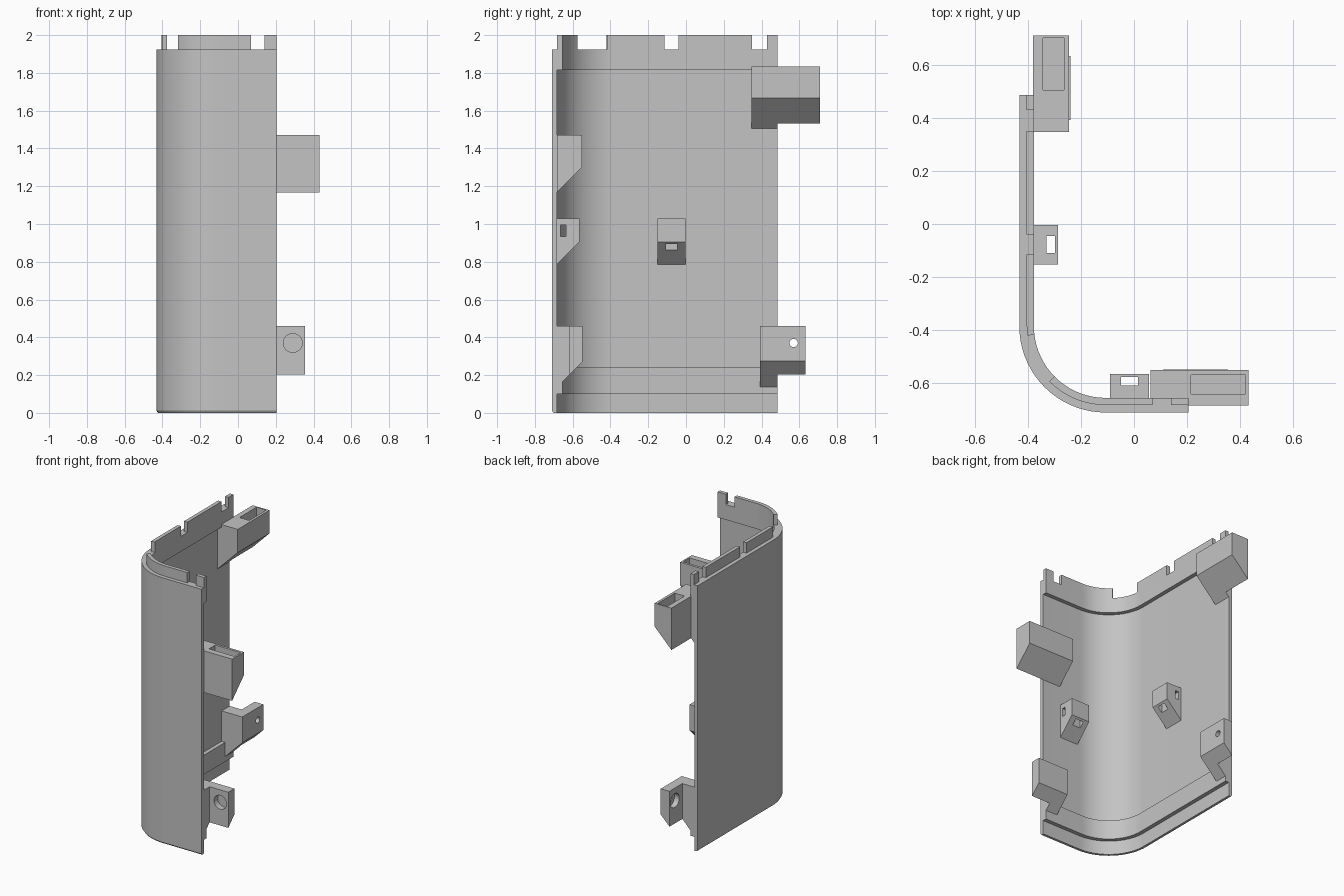
import bpy, bmesh, math

cube = bpy.data.objects.get("Cube")
if cube:
    bpy.data.objects.remove(cube, do_unlink=True)

# Outer corner of the L-shaped panel
FRONT_Y, SIDE_X, RADIUS = -0.71, -0.432, 0.325
CX, CY = SIDE_X + RADIUS, FRONT_Y + RADIUS

grey = bpy.data.materials.new("plain_grey")
grey.use_nodes = True
colour = (0.55, 0.55, 0.55, 1)
grey.diffuse_color = colour
grey.node_tree.nodes["Principled BSDF"].inputs["Base Color"].default_value = colour


def loft(name, rings):
    """Closed solid through a list of matching rings."""
    bm = bmesh.new()
    rows = [[bm.verts.new(p) for p in ring] for ring in rings]
    n = len(rows[0])
    for a, b in zip(rows, rows[1:]):
        for i in range(n):
            j = (i + 1) % n
            bm.faces.new((a[i], a[j], b[j], b[i]))
    bm.faces.new(rows[0])
    bm.faces.new(rows[-1])
    bmesh.ops.recalc_face_normals(bm, faces=bm.faces)
    mesh = bpy.data.meshes.new(name)
    bm.to_mesh(mesh)
    bm.free()
    mesh.materials.append(grey)
    obj = bpy.data.objects.new(name, mesh)
    bpy.context.collection.objects.link(obj)
    return obj


def activate(obj):
    bpy.ops.object.select_all(action='DESELECT')
    obj.select_set(True)
    bpy.context.view_layer.objects.active = obj


def path_point(u, d):
    """u < 0: front straight, 0..90: corner angle, > 90: side straight."""
    r = RADIUS - d
    if u < 0:
        return CX - u, FRONT_Y + d
    if u > 90:
        return SIDE_X + d, CY + u - 90
    a = math.radians(u)
    return CX - r * math.sin(a), CY - r * math.cos(a)


def sweep(name, profile, u0, u1):
    """Sweep a (depth, height) profile along the panel path."""
    us = [u0] + [k for k in range(0, 91, 5) if u0 < k < u1] + [u1]
    obj = loft(name, [[(*path_point(u, d), z) for d, z in profile] for u in us])
    activate(obj)
    bpy.ops.object.shade_smooth_by_angle(angle=math.radians(30))
    return obj


def prism(name, wall, profile, t0, t1):
    """Extrude a (depth, height) profile along the front or side wall."""
    def place(d, z, t):
        return (t, FRONT_Y + d, z) if wall == "front" else (SIDE_X + d, t, z)
    return loft(name, [[place(d, z, t) for d, z in profile] for t in (t0, t1)])


def box(wall, d0, d1, z0, z1, t0, t1):
    return prism("cutter", wall, [(d0, z0), (d1, z0), (d1, z1), (d0, z1)], t0, t1)


def drill(wall, t, z, r, d0, d1):
    """Round cutter running through the depth of a wall."""
    rings = []
    for d in (d0, d1):
        ring = []
        for k in range(24):
            a = math.tau * k / 24
            s, h = t + r * math.cos(a), z + r * math.sin(a)
            ring.append((s, FRONT_Y + d, h) if wall == "front" else (SIDE_X + d, s, h))
        rings.append(ring)
    return loft("cutter", rings)


def wedge(d_in, d_out, z_top, z_slope):
    """Block profile with a 45 degree underside."""
    return [(d_in, z_top), (d_out, z_top), (d_out, z_slope),
            (d_in, z_slope - (d_out - d_in))]


def cut(obj, *cutters):
    for c in cutters:
        m = obj.modifiers.new("cut", 'BOOLEAN')
        m.operation, m.solver, m.object = 'DIFFERENCE', 'EXACT', c
        activate(obj)
        bpy.ops.object.modifier_apply(modifier=m.name)
        bpy.data.objects.remove(c, do_unlink=True)


# Curved panel with a top rim and a lower inner rib
START, END = -0.312, 90.87
sweep("panel", [(0.008, 0), (0, 0.012), (0, 1.925), (0.055, 1.925),
                (0.055, 1.815), (0.026, 1.815), (0.026, 0.24), (0.055, 0.24),
                (0.055, 0.1), (0.026, 0.1), (0.026, 0)], START, END)

# Interrupted lip along the top
lips = [(START, -0.247), (-0.177, 45.5), (83.2, 90.27), (90.345, 90.735), (90.815, END)]
for i, (u0, u1) in enumerate(lips):
    sweep(f"top_lip_{i + 1}", [(0.028, 1.92), (0.055, 1.92), (0.055, 2), (0.028, 2)], u0, u1)

# Upper hooks with slots
hook = prism("front_hook", "front", wedge(0.026, 0.16, 1.47, 1.302), 0.062, 0.432)
cut(hook, box("front", 0.07, 0.142, 1.35, 1.6, 0.215, 0.42))

hook = prism("side_hook", "side", wedge(0.052, 0.187, 1.835, 1.667), 0.485, 0.71)
cut(hook, box("side", 0.09, 0.168, 1.7, 1.9, 0.505, 0.7))
prism("side_hook_root", "side", wedge(0.024, 0.187, 1.835, 1.667), 0.347, 0.485)

# Middle bosses with crossing slots
for wall, t0, t1 in (("front", -0.09, 0.057), ("side", -0.152, -0.003)):
    boss = prism(wall + "_middle_boss", wall, wedge(0.022, 0.145, 1.03, 0.905), t0, t1)
    mid = (t0 + t1) / 2 + (0.054 - 0.054)
    cut(boss, box(wall, 0.102, 0.134, 0.7, 1.1, mid - 0.032, mid + 0.032),
        box(wall, 0.046, 0.075, 0.935, 0.995, t0 - 0.05, t1 + 0.05))

# Lower screw brackets: root on the wall, drilled arm beyond its edge
prism("front_bracket_root", "front", wedge(0.024, 0.162, 0.46, 0.272), 0.11, 0.205)
arm = prism("front_bracket_arm", "front", wedge(0.092, 0.162, 0.46, 0.272), 0.205, 0.355)
cut(arm, drill("front", 0.29, 0.37, 0.05, 0.0, 0.135))

prism("side_bracket_root", "side", wedge(0.024, 0.192, 0.46, 0.274), 0.392, 0.485)
arm = prism("side_bracket_arm", "side", wedge(0.122, 0.192, 0.46, 0.274), 0.485, 0.632)
cut(arm, drill("side", 0.57, 0.37, 0.05, 0.0, 0.16),
    drill("side", 0.57, 0.37, 0.022, 0.1, 0.25))
